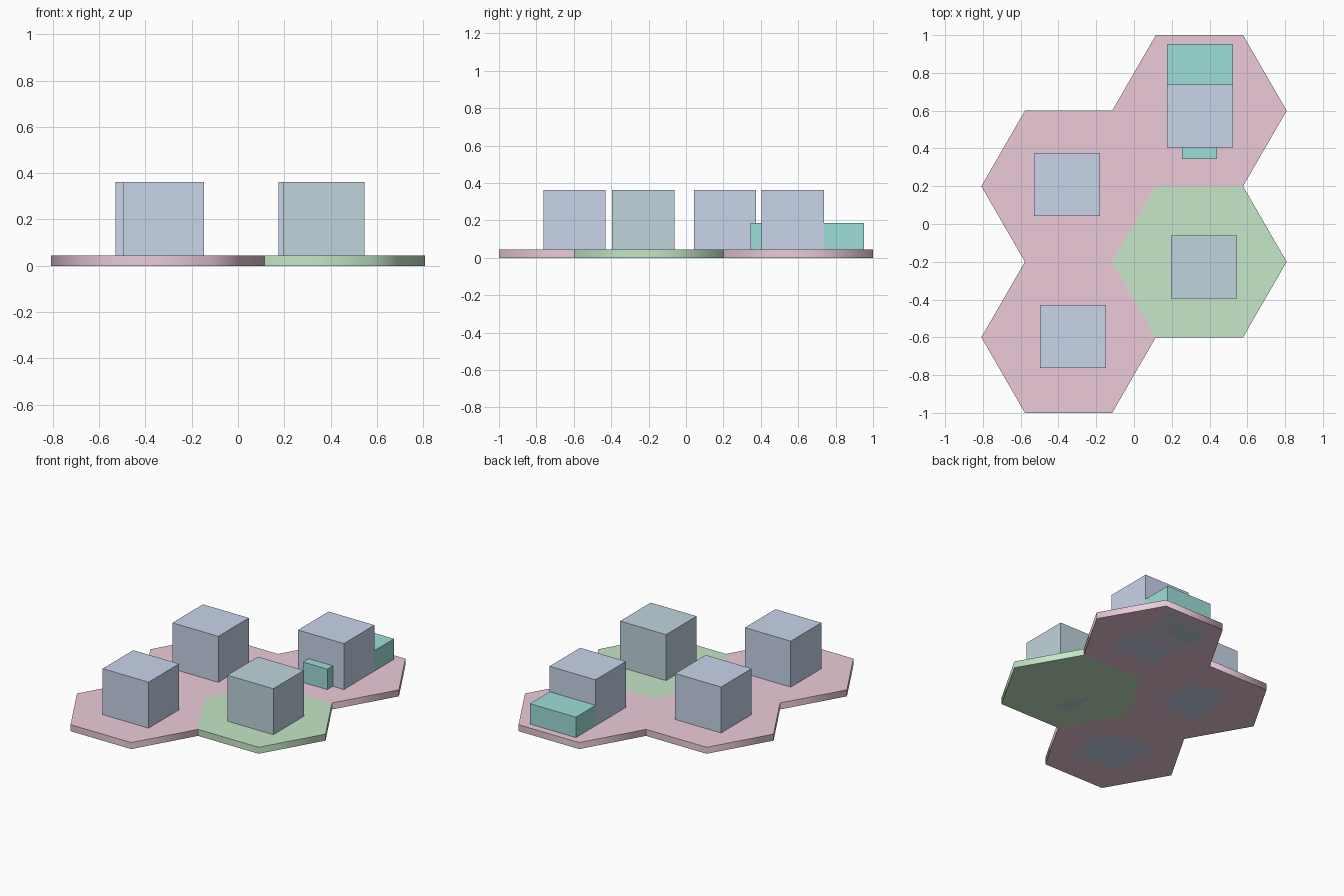
import bpy, math

if "Cube" in bpy.data.objects:
    bpy.data.objects.remove(bpy.data.objects["Cube"])


def material(name, rgb):
    m = bpy.data.materials.new(name)
    m.diffuse_color = (*rgb, 1)
    m.use_nodes = True
    m.node_tree.nodes["Principled BSDF"].inputs["Base Color"].default_value = m.diffuse_color
    return m


PINK = material("pink", (0.84, 0.60, 0.70))
GREEN = material("green", (0.56, 0.80, 0.57))
BLUE = material("blue", (0.58, 0.66, 0.82))
SLATE = material("slate", (0.52, 0.66, 0.72))
TEAL = material("teal", (0.34, 0.73, 0.69))

APOTHEM = 0.4
RADIUS = APOTHEM / math.cos(math.pi / 6)
TILE_H = 0.045


def hex_tile(name, x, y, mat):
    # six-sided cylinder, flat sides facing front and back
    bpy.ops.mesh.primitive_cylinder_add(vertices=6, radius=RADIUS, depth=TILE_H,
                                        location=(x, y, TILE_H / 2),
                                        rotation=(0, 0, math.pi / 6))
    ob = bpy.context.object
    ob.name = name
    ob.data.materials.append(mat)
    bpy.ops.object.shade_smooth_by_angle(angle=math.radians(65))


def box(name, x0, x1, y0, y1, h, mat):
    # box standing on z = 0
    bpy.ops.mesh.primitive_cube_add(size=1, location=((x0 + x1) / 2, (y0 + y1) / 2, h / 2))
    ob = bpy.context.object
    ob.name = name
    ob.scale = (x1 - x0, y1 - y0, h)
    bpy.ops.object.transform_apply(location=False, rotation=False, scale=True)
    ob.data.materials.append(mat)


# Interlocking ground tiles
CX = RADIUS * 0.75
hex_tile("tile_back_right", CX, 0.6, PINK)
hex_tile("tile_back_left", -CX, 0.2, PINK)
hex_tile("tile_front_right", CX, -0.2, GREEN)
hex_tile("tile_front_left", -CX, -0.6, PINK)

# One block per tile
W, D, H = 0.35, 0.333, 0.362
for name, x, y, mat in (("block_back_right", 0.174, 0.405, BLUE),
                        ("block_back_left", -0.53, 0.042, BLUE),
                        ("block_front_right", 0.196, -0.395, SLATE),
                        ("block_front_left", -0.498, -0.763, BLUE)):
    box(name, x, x + W, y, y + D, H, mat)

# Low annexes of the back right block
box("rear_annex", 0.174, 0.524, 0.738, 0.952, 0.186, TEAL)
box("front_porch", 0.254, 0.44, 0.345, 0.405, 0.186, TEAL)
